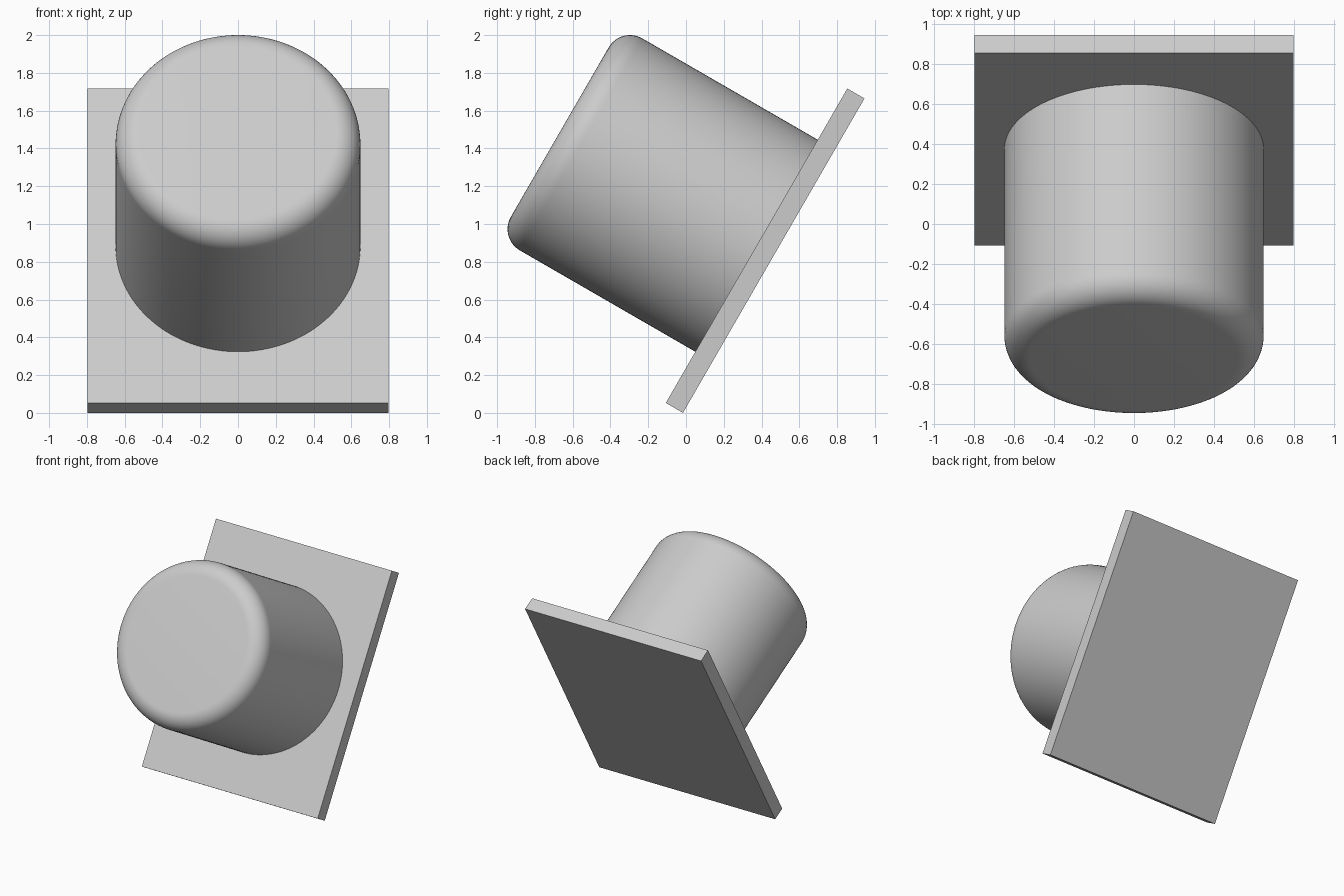
import bpy, bmesh
from math import radians, sin, cos, pi
from mathutils import Matrix

if "Cube" in bpy.data.objects:
    bpy.data.objects.remove(bpy.data.objects["Cube"])

# Tilted frame: local z points out of the plate's front face
FRAME = Matrix.Translation((0, 0.3735, 0.885)) @ Matrix.Rotation(radians(60), 4, 'X')


def add_object(name, bm):
    bmesh.ops.recalc_face_normals(bm, faces=bm.faces)
    bm.transform(FRAME)
    mesh = bpy.data.meshes.new(name)
    bm.to_mesh(mesh)
    bm.free()
    obj = bpy.data.objects.new(name, mesh)
    bpy.context.collection.objects.link(obj)
    return obj


# Flat mounting plate
WIDTH, LENGTH, THICK = 1.595, 1.922, 0.105
bm = bmesh.new()
bmesh.ops.create_cube(bm, size=1)
bmesh.ops.scale(bm, vec=(WIDTH, LENGTH, THICK), verts=bm.verts)
bmesh.ops.translate(bm, vec=(0, 0, -THICK / 2), verts=bm.verts)
add_object("mounting_plate", bm)

# Round knob: a lathed profile with a rounded front rim
RADIUS, DEPTH, FILLET, SIDES, STEPS = 0.648, 1.203, 0.13, 128, 12
profile = [(RADIUS, 0)]
for i in range(STEPS + 1):
    a = pi / 2 * i / STEPS
    profile.append((RADIUS - FILLET + FILLET * cos(a), DEPTH - FILLET + FILLET * sin(a)))

bm = bmesh.new()
rings = [[bm.verts.new((r * cos(2 * pi * k / SIDES), r * sin(2 * pi * k / SIDES), z))
          for k in range(SIDES)] for r, z in profile]
for low, high in zip(rings, rings[1:]):
    for k in range(SIDES):
        n = (k + 1) % SIDES
        bm.faces.new((low[k], low[n], high[n], high[k]))
bm.faces.new(rings[0][::-1])
bm.faces.new(rings[-1])
knob = add_object("round_knob", bm)

# Smooth shading with sharp edges kept
bpy.ops.object.select_all(action='DESELECT')
knob.select_set(True)
bpy.context.view_layer.objects.active = knob
bpy.ops.object.shade_smooth_by_angle(angle=radians(30))
